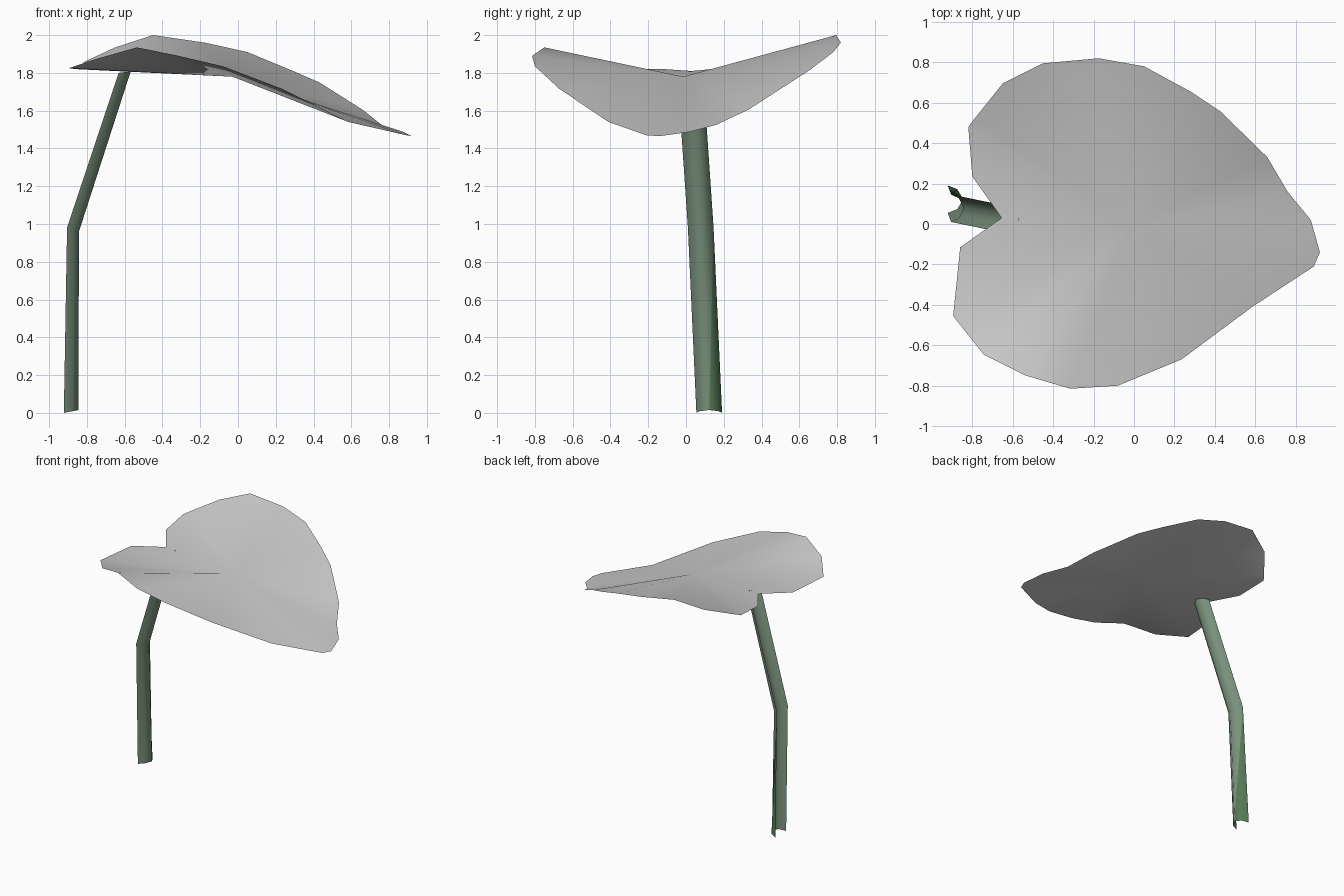
import bpy

cube = bpy.data.objects.get("Cube")
if cube:
    bpy.data.objects.remove(cube, do_unlink=True)


def material(name, rgb):
    m = bpy.data.materials.new(name)
    m.use_nodes = True
    m.diffuse_color = (*rgb, 1)
    bsdf = m.node_tree.nodes["Principled BSDF"]
    bsdf.inputs["Base Color"].default_value = (*rgb, 1)
    bsdf.inputs["Roughness"].default_value = 0.8
    return m


def build(name, verts, faces, mats):
    me = bpy.data.meshes.new(name)
    me.from_pydata(verts, [], faces)
    for m in mats:
        me.materials.append(m)
    me.shade_smooth()
    ob = bpy.data.objects.new(name, me)
    bpy.context.collection.objects.link(ob)
    return ob


grey = material("pale grey", (0.60, 0.60, 0.60))
stem_green = material("grey green", (0.19, 0.28, 0.20))
deep_green = material("deep green", (0.09, 0.19, 0.09))

# Leaf blade: outline from the notch round by the tip, fanned from a low centre
outline = [
    (-0.655, 0.03, 1.81), (-0.86, -0.115, 1.82), (-0.895, -0.455, 1.825),
    (-0.745, -0.645, 1.875), (-0.535, -0.75, 1.935), (-0.315, -0.815, 1.89),
    (-0.08, -0.80, 1.835), (0.235, -0.67, 1.715), (0.585, -0.41, 1.54),
    (0.89, -0.21, 1.47), (0.92, -0.14, 1.465), (0.875, 0.02, 1.488),
    (0.76, 0.16, 1.525), (0.66, 0.33, 1.605), (0.43, 0.555, 1.75),
    (0.28, 0.655, 1.815), (0.05, 0.78, 1.91), (-0.175, 0.82, 1.96),
    (-0.45, 0.795, 2.0), (-0.65, 0.695, 1.935), (-0.79, 0.52, 1.87),
    (-0.82, 0.48, 1.855), (-0.80, 0.235, 1.83),
]
n = len(outline)
build("leaf_blade", [(-0.03, -0.015, 1.78)] + outline,
      [(0, i + 1, (i + 1) % n + 1) for i in range(n)], [grey])

# Stem: open channel of three bent sections, hollow side towards -x
arc = [(0, -1), (0.62, -0.72), (1, 0), (0.62, 0.72), (0, 1)]   # depth, half width
sections = [(-0.922, 0.123, 0.0, 0.077, 0.015),                # x, y, z, depth, rise
            (-0.905, 0.078, 0.98, 0.063, -0.02),
            (-0.632, 0.022, 1.80, 0.064, 0.008)]
verts = [(x + d * a, y + 0.068 * w, z + rise * a)
         for x, y, z, d, rise in sections for a, w in arc]
faces = [(j, j + 1, 5 + j + 1, 5 + j) for j in (0, 1)]
faces += [(5 + j, 5 + j + 1, 10 + j + 1, 10 + j) for j in range(4)]
faces += [(2, 8, 7), (2, 9, 8)]
green_start = len(faces)
faces += [(2, 3, 9), (3, 4, 9)]                                # darker lower flank
stem = build("stem", verts, faces, [stem_green, deep_green])
for p in stem.data.polygons:
    p.material_index = int(p.index >= green_start)
